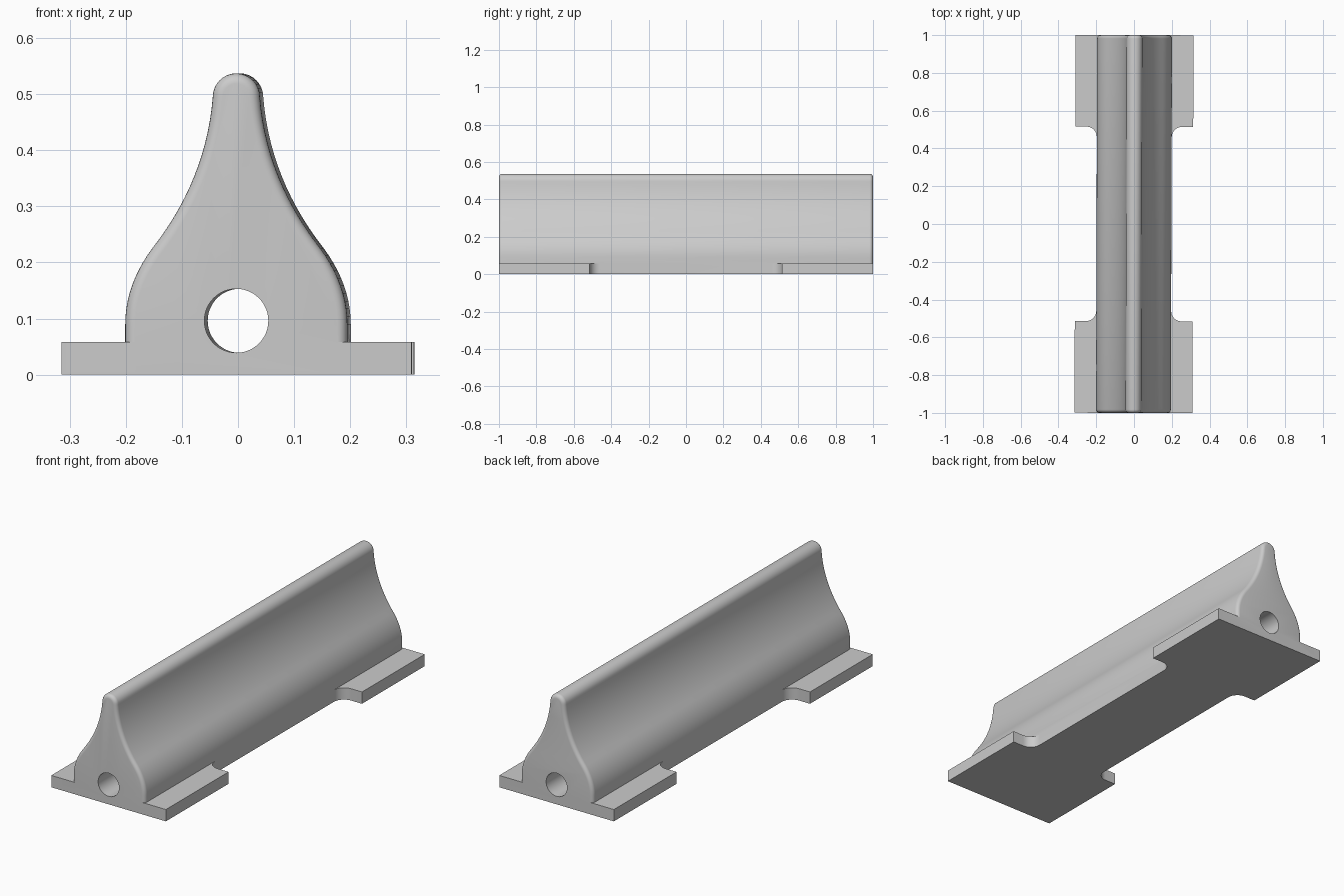
import bpy, bmesh, math
from mathutils import Vector

if "Cube" in bpy.data.objects:
    bpy.data.objects.remove(bpy.data.objects["Cube"], do_unlink=True)

HALF_LENGTH = 1.0
BODY_W, TAB_W = 0.198, 0.312
PLATE_H, TAB_Y, FILLET = 0.058, 0.515, 0.055

grey = bpy.data.materials.new("plain grey")
grey.use_nodes = True
colour = (0.6, 0.6, 0.6, 1)
grey.diffuse_color = colour
grey.node_tree.nodes["Principled BSDF"].inputs["Base Color"].default_value = colour


def quad_curve(a, b, c, n):
    a, b, c = Vector(a), Vector(b), Vector(c)
    return [tuple(a * (1 - t) ** 2 + b * 2 * t * (1 - t) + c * t * t)
            for t in (i / n for i in range(n + 1))]


def arc(cx, cy, r, start, end, n):
    angles = [math.radians(start + (end - start) * i / n) for i in range(n + 1)]
    return [(cx + r * math.cos(a), cy + r * math.sin(a)) for a in angles]


def prism(name, points, offset, bevel=0):
    """Extrude a closed outline along offset; optionally round its end rims."""
    bm = bmesh.new()
    bottom = bm.faces.new([bm.verts.new(p) for p in points])
    geom = bmesh.ops.extrude_face_region(bm, geom=[bottom])["geom"]
    bmesh.ops.translate(bm, vec=offset, verts=[g for g in geom if isinstance(g, bmesh.types.BMVert)])
    bmesh.ops.recalc_face_normals(bm, faces=bm.faces)
    if bevel:
        rims = [e for e in bm.edges
                if abs(e.verts[0].co.y - e.verts[1].co.y) < 1e-5
                and max(v.co.z for v in e.verts) > 1e-5]
        bmesh.ops.bevel(bm, geom=rims, offset=bevel, segments=5, profile=0.5,
                        affect='EDGES', clamp_overlap=False)
    mesh = bpy.data.meshes.new(name)
    bm.to_mesh(mesh)
    bm.free()
    mesh.materials.append(grey)
    obj = bpy.data.objects.new(name, mesh)
    bpy.context.collection.objects.link(obj)
    return obj


def combine(target, other, operation):
    mod = target.modifiers.new(operation.lower(), 'BOOLEAN')
    mod.operation, mod.solver, mod.object = operation, 'EXACT', other
    bpy.context.view_layer.objects.active = target
    bpy.ops.object.modifier_apply(modifier=mod.name)
    bpy.data.objects.remove(other, do_unlink=True)


# Bell-shaped ridge with softly rounded ends
side = [(BODY_W, 0)]
side += quad_curve((BODY_W, 0.09), (BODY_W, 0.16), (0.15, 0.225), 10)
side += quad_curve((0.15, 0.225), (0.054, 0.3475), (0.042, 0.495), 14)[1:]
side += arc(0, 0.495, 0.042, 0, 90, 8)[1:]
outline = side + [(-x, z) for x, z in reversed(side[:-1])]
ridge = prism("ridge_block", [(x, -HALF_LENGTH, z) for x, z in outline],
              (0, 2 * HALF_LENGTH, 0), bevel=0.018)

# Foot plate with four tabs and filleted inner corners
quarter = arc(BODY_W + FILLET, TAB_Y - FILLET, FILLET, 180, 90, 8)
quarter += [(TAB_W, TAB_Y), (TAB_W, HALF_LENGTH)]
right = [(x, -y) for x, y in reversed(quarter)] + quarter
plate_outline = right + [(-x, y) for x, y in reversed(right)]
plate = prism("foot_plate", [(x, y, 0) for x, y in plate_outline], (0, 0, PLATE_H))
combine(ridge, plate, 'UNION')

# Round bore running the whole length
bore = arc(0, 0.096, 0.057, 0, 360, 48)[:-1]
cutter = prism("bore_cutter", [(x, -1.2, z) for x, z in bore], (0, 2.4, 0))
cutter.hide_render = True
combine(ridge, cutter, 'DIFFERENCE')

# Slight skew of the part, and smooth curved faces
ridge.rotation_euler.z = -0.003
bpy.ops.object.select_all(action='DESELECT')
ridge.select_set(True)
bpy.context.view_layer.objects.active = ridge
bpy.ops.object.shade_smooth_by_angle(angle=math.radians(30))
